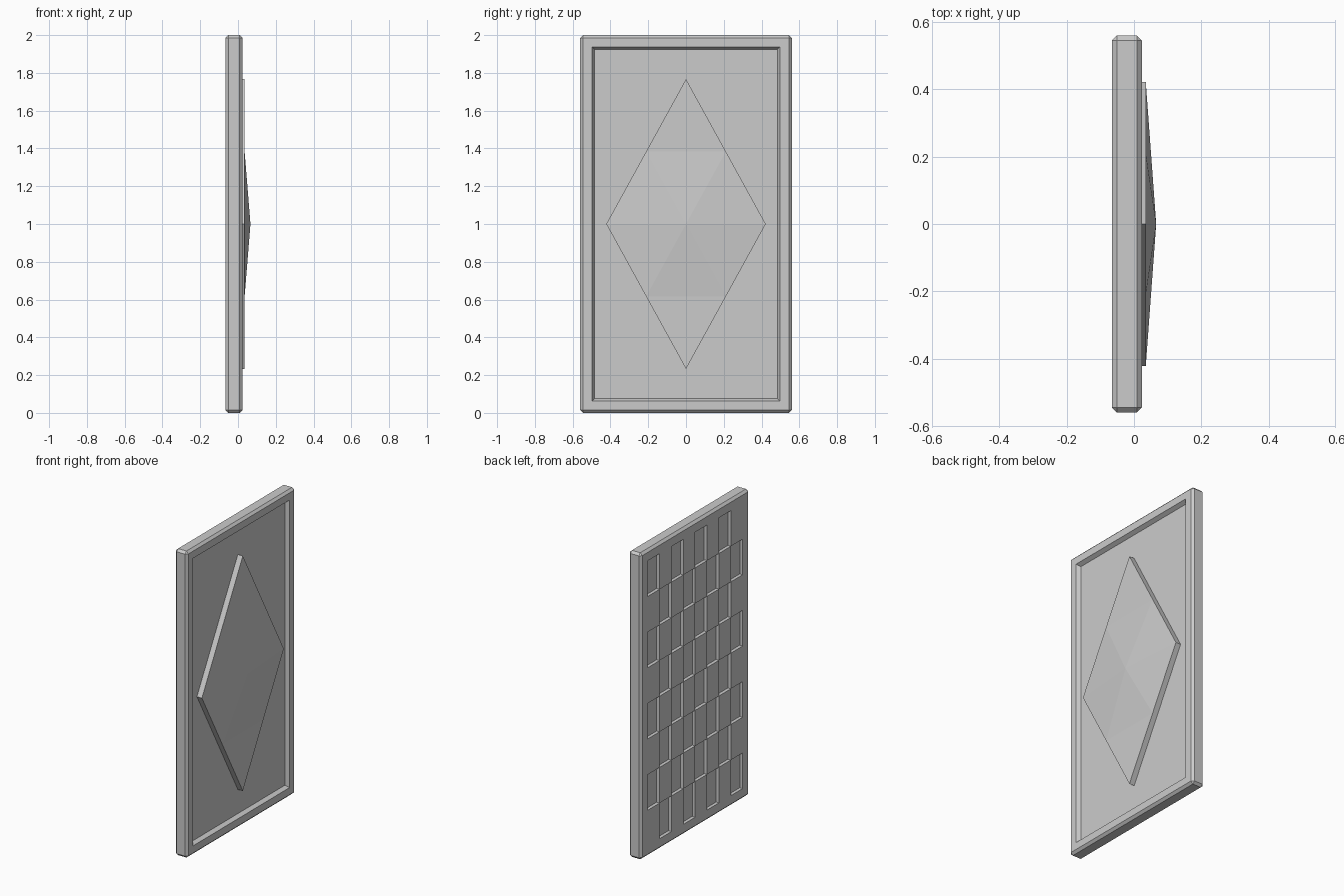
import bpy, bmesh, math
from mathutils import Matrix

if "Cube" in bpy.data.objects:
    bpy.data.objects.remove(bpy.data.objects["Cube"])


def finish(bm, name):
    mesh = bpy.data.meshes.new(name)
    bm.to_mesh(mesh)
    bm.free()
    obj = bpy.data.objects.new(name, mesh)
    bpy.context.collection.objects.link(obj)
    return obj


def inset(bm, face, width, depth=0.0):
    bm.normal_update()
    bmesh.ops.inset_region(bm, faces=[face], thickness=width, depth=depth,
                           use_even_offset=True)


# Door slab: chamfered box, x -0.066..0.024
BACK, FRONT = -0.066, 0.024
bm = bmesh.new()
bmesh.ops.create_cube(bm, size=1, matrix=Matrix.Translation(((BACK + FRONT) / 2, 0, 1))
                      @ Matrix.Diagonal((FRONT - BACK, 1.12, 2, 1)))
bmesh.ops.bevel(bm, geom=bm.edges[:], offset=0.015, segments=1, affect='EDGES')
front = max(bm.faces, key=lambda f: f.calc_center_median().x)
back = min(bm.faces, key=lambda f: f.calc_center_median().x)

# Front: raised frame with a sloped inner lip around the recessed field
inset(bm, front, 0.047)
inset(bm, front, 0.014, -0.025)

# Back: 8 x 8 checkerboard of shallow pockets
inset(bm, back, 0.055)
bmesh.ops.subdivide_edges(bm, edges=back.edges[:], cuts=7, use_grid_fill=True)
bm.normal_update()
half, top, bottom, n = 0.49, 1.93, 0.07, 8
pockets = []
for f in bm.faces:
    c = f.calc_center_median()
    if f.normal.x < -0.99 and abs(c.y) < half and bottom < c.z < top:
        col = math.floor((half - c.y) / (2 * half / n))
        row = math.floor((top - c.z) / ((top - bottom) / n))
        if (col + row) % 2 == 0:
            pockets.append(f)
bmesh.ops.inset_individual(bm, faces=pockets, thickness=0.001, depth=-0.02,
                           use_even_offset=True)
finish(bm, "door_slab")

# Diamond panel: straight rim, raised centre, creases to the rim midpoints
bm = bmesh.new()
corners = [(0, 1.767), (0.422, 1), (0, 0.233), (-0.422, 1)]
base = [bm.verts.new((-0.001, y, z)) for y, z in corners]
rim = [bm.verts.new((0.035, y, z)) for y, z in corners]
mids = [bm.verts.new((rim[i].co + rim[(i + 1) % 4].co) / 2) for i in range(4)]
apex = bm.verts.new((0.066, 0, 1))
bm.faces.new(base)
for i in range(4):
    j = (i + 1) % 4
    bm.faces.new((base[i], base[j], rim[j], mids[i], rim[i]))
    before, after = mids[i - 1], mids[i]
    if i % 2 == 0:      # upper and lower tips stay flat
        bm.faces.new((rim[i], before, after))
        bm.faces.new((apex, after, before))
    else:               # side tips rise straight to the apex
        bm.faces.new((apex, before, rim[i]))
        bm.faces.new((apex, rim[i], after))
bmesh.ops.recalc_face_normals(bm, faces=bm.faces[:])
finish(bm, "diamond_panel")
